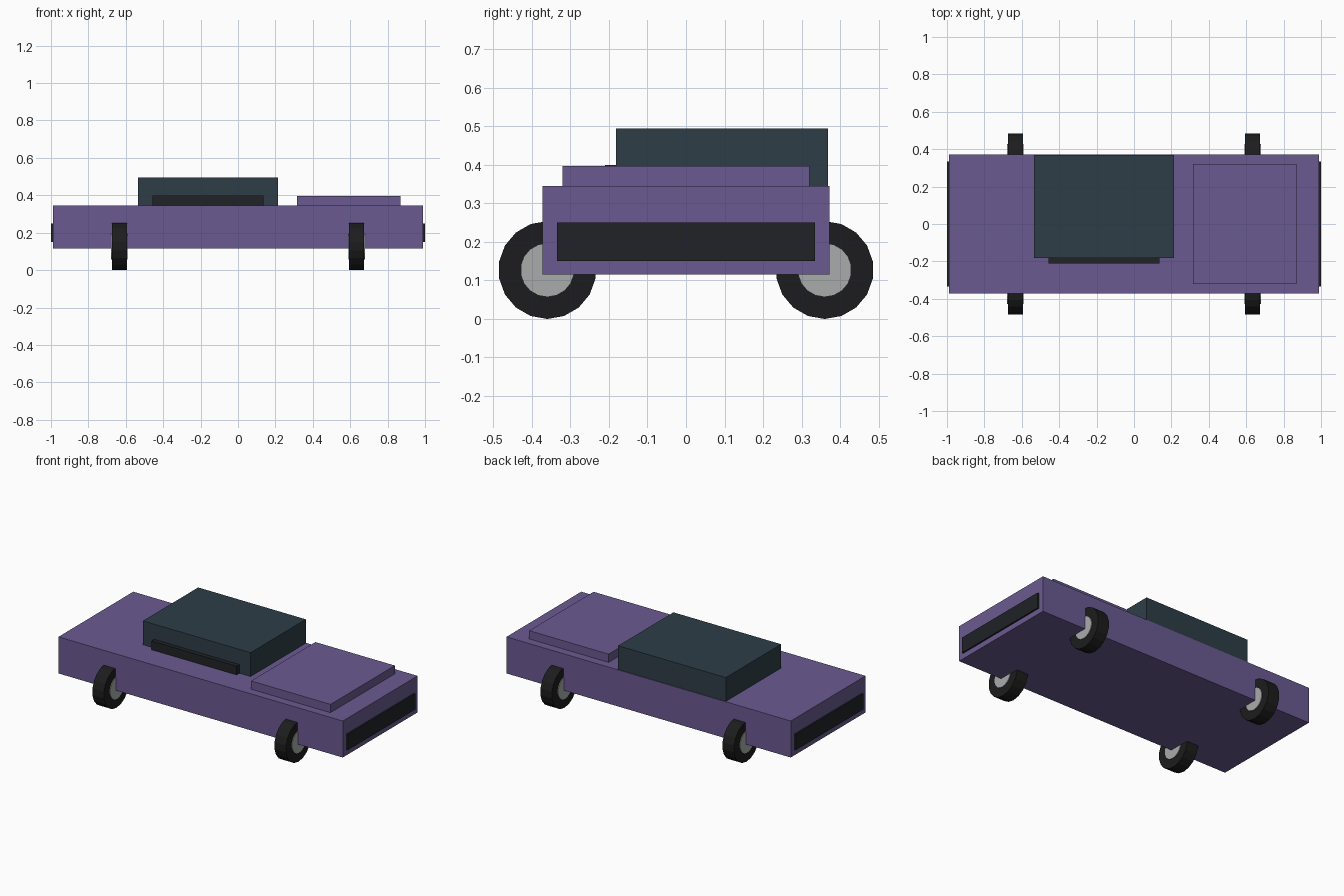
import bpy, bmesh, math
from mathutils import Matrix

if "Cube" in bpy.data.objects:
    bpy.data.objects.remove(bpy.data.objects["Cube"])


def material(name, rgb):
    m = bpy.data.materials.new(name)
    m.diffuse_color = (*rgb, 1)
    m.use_nodes = True
    m.node_tree.nodes["Principled BSDF"].inputs["Base Color"].default_value = m.diffuse_color
    return m


PAINT = material("purple_paint", (0.145, 0.102, 0.28))
GLASS = material("dark_glass", (0.026, 0.048, 0.063))
TRIM = material("black_trim", (0.014, 0.016, 0.019))
RUBBER = material("rubber", (0.012, 0.012, 0.013))
METAL = material("hub_metal", (0.40, 0.41, 0.41))


def add(name, bm, mat):
    mesh = bpy.data.meshes.new(name)
    bm.to_mesh(mesh)
    bm.free()
    mesh.materials.append(mat)
    ob = bpy.data.objects.new(name, mesh)
    bpy.context.collection.objects.link(ob)
    return ob


def box(name, xs, ys, zs, mat):
    bm = bmesh.new()
    spans = (xs, ys, zs)
    size = [b - a for a, b in spans]
    mid = [(a + b) / 2 for a, b in spans]
    bmesh.ops.create_cube(bm, size=1, matrix=Matrix.Translation(mid) @ Matrix.Diagonal((*size, 1)))
    return add(name, bm, mat)


def disc(name, centre, radius, width, mat, sides=18):
    # cylinder lying along x with a corner pointing straight down
    bm = bmesh.new()
    turn = Matrix.Rotation(math.pi / 2, 4, 'Y') @ Matrix.Rotation(math.pi / 2, 4, 'Z')
    bmesh.ops.create_cone(bm, cap_ends=True, segments=sides, radius1=radius, radius2=radius, depth=width)
    bm.transform(turn)
    ob = add(name, bm, mat)
    ob.location = centre
    return ob


# body, hood and cabin
box("body", (-0.99, 0.99), (-0.372, 0.372), (0.115, 0.345), PAINT)
box("hood", (0.315, 0.868), (-0.32, 0.32), (0.335, 0.397), PAINT)
box("cabin", (-0.535, 0.215), (-0.182, 0.368), (0.335, 0.495), GLASS)
box("cabin_strip", (-0.456, 0.137), (-0.21, -0.17), (0.335, 0.40), TRIM)

# end grilles and wheels
for sx, end in ((-1, "rear"), (1, "front")):
    box(end + "_grille", sorted((sx * 0.975, sx * 1.0)), (-0.335, 0.335), (0.15, 0.25), TRIM)
    for sy, side in ((-1, "right"), (1, "left")):
        centre = (sx * 0.634, sy * 0.36, 0.127)
        disc(f"{end}_{side}_tyre", centre, 0.127, 0.08, RUBBER)
        disc(f"{end}_{side}_hub", centre, 0.07, 0.088, METAL)
